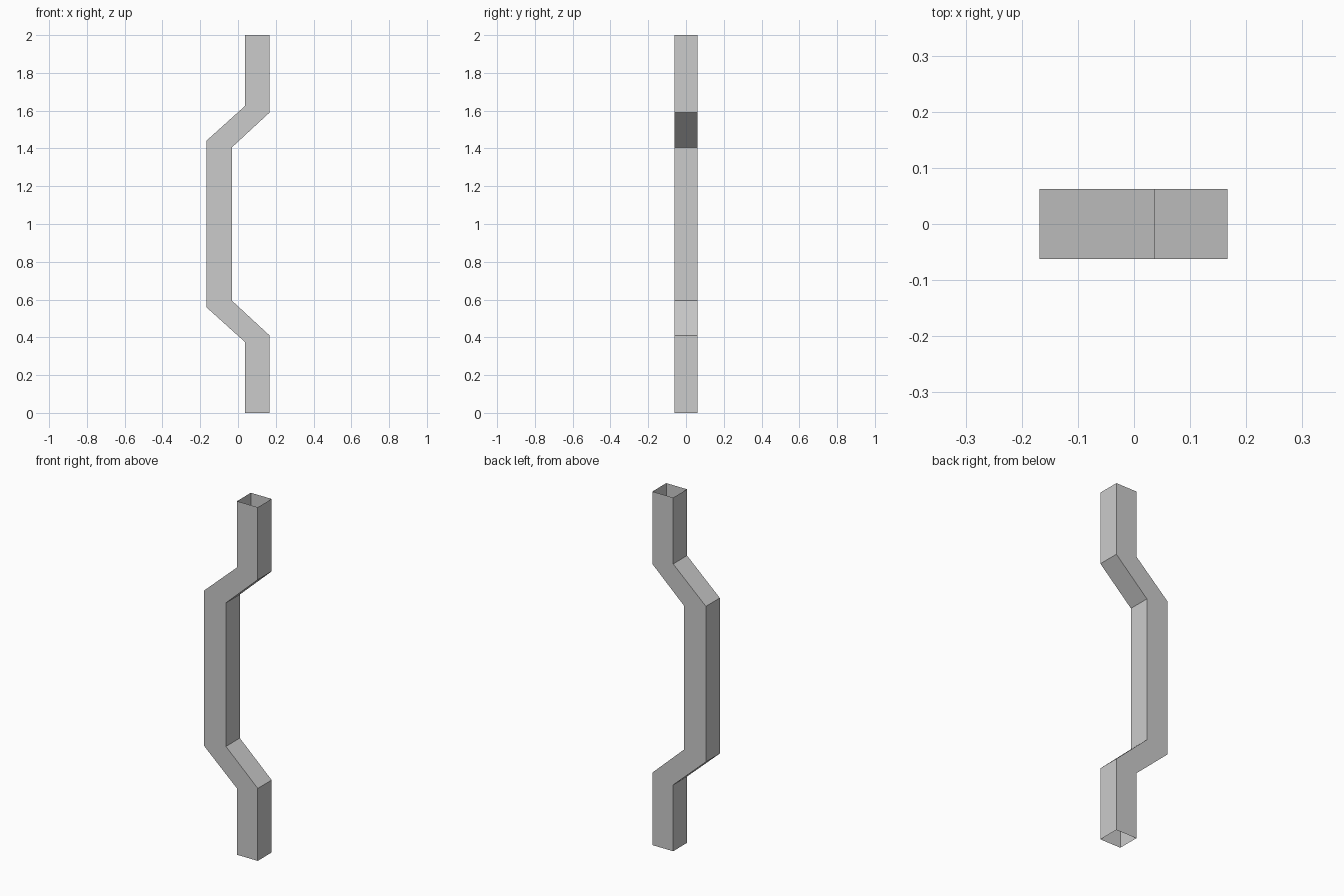
import bpy, bmesh

if "Cube" in bpy.data.objects:
    bpy.data.objects.remove(bpy.data.objects["Cube"])

HALF_DEPTH = 0.062

# Lower half of the bent tube: (left x, left z, right x, right z) at each mitre
lower = [
    (0.037, 0.0, 0.167, 0.0),
    (0.037, 0.375, 0.167, 0.41),
    (-0.168, 0.56, -0.032, 0.594),
]
# Upper half mirrors the lower half about z = 1
upper = [(xl, 2 - zl, xr, 2 - zr) for xl, zl, xr, zr in reversed(lower)]

# Thin square tube, open at both ends
bm = bmesh.new()
rings = []
for xl, zl, xr, zr in lower + upper:
    corners = [(xl, -HALF_DEPTH, zl), (xr, -HALF_DEPTH, zr),
               (xr, HALF_DEPTH, zr), (xl, HALF_DEPTH, zl)]
    rings.append([bm.verts.new(c) for c in corners])
for a, b in zip(rings, rings[1:]):
    for i in range(4):
        j = (i + 1) % 4
        bm.faces.new((a[i], a[j], b[j], b[i]))

mesh = bpy.data.meshes.new("bent_square_pipe")
bm.to_mesh(mesh)
bm.free()
pipe = bpy.data.objects.new("bent_square_pipe", mesh)
bpy.context.collection.objects.link(pipe)
